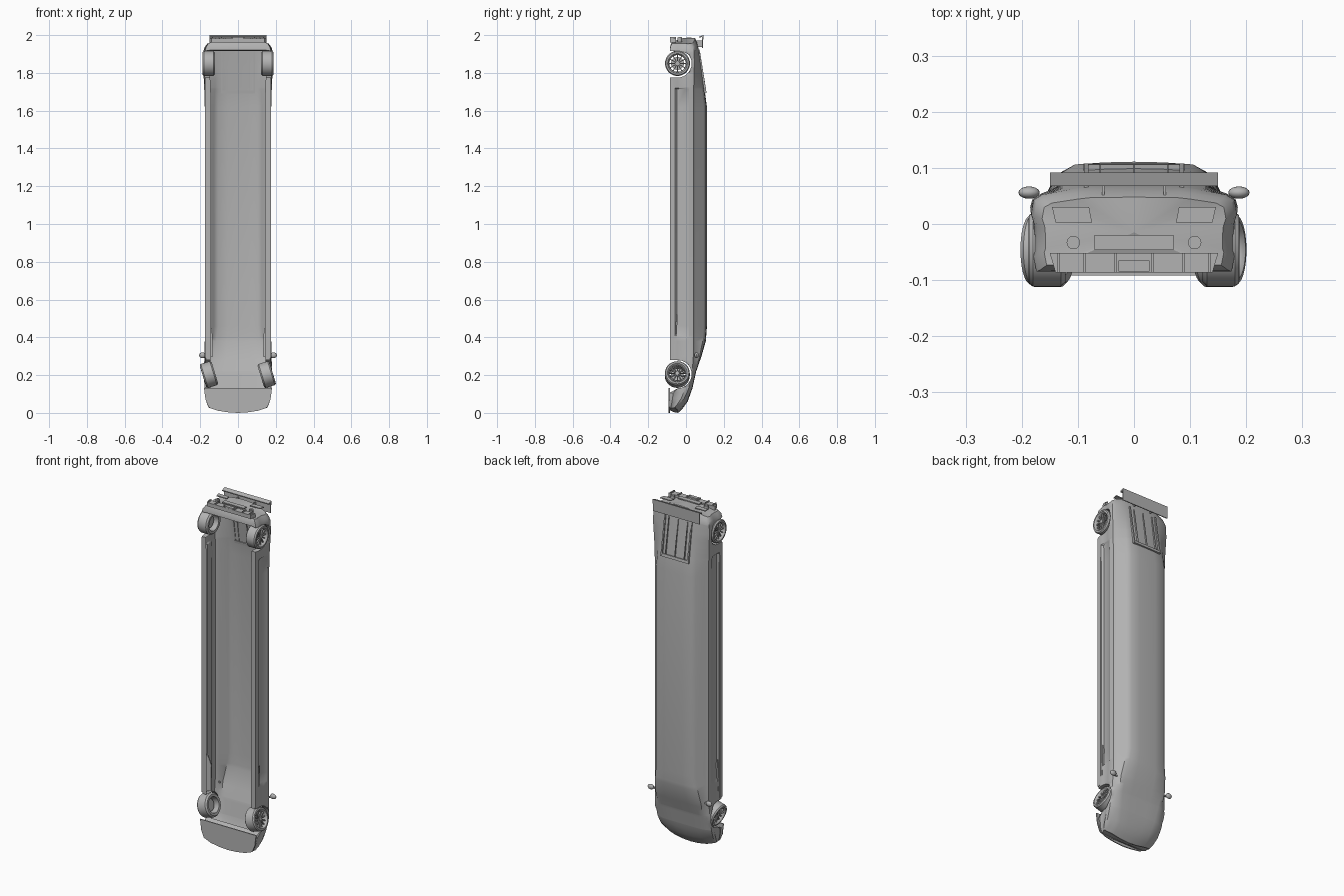
import bpy, bmesh, math
from mathutils import Matrix, Vector

if "Cube" in bpy.data.objects:
    bpy.data.objects.remove(bpy.data.objects["Cube"])

paint = bpy.data.materials.new("plain_grey")
paint.diffuse_color = (0.45, 0.45, 0.45, 1)
paint.use_nodes = True
paint.node_tree.nodes["Principled BSDF"].inputs["Base Color"].default_value = paint.diffuse_color


def finish(bm, name, smooth=True):
    bmesh.ops.remove_doubles(bm, verts=bm.verts, dist=1e-5)
    bmesh.ops.recalc_face_normals(bm, faces=bm.faces)
    me = bpy.data.meshes.new(name)
    bm.to_mesh(me)
    bm.free()
    ob = bpy.data.objects.new(name, me)
    bpy.context.collection.objects.link(ob)
    me.materials.append(paint)
    if smooth:
        bpy.ops.object.select_all(action='DESELECT')
        bpy.context.view_layer.objects.active = ob
        ob.select_set(True)
        bpy.ops.object.shade_smooth_by_angle(angle=math.radians(32))
    return ob


def add_box(bm, c, size, rot=Matrix()):
    m = Matrix.Translation(c) @ rot @ Matrix.Diagonal((*size, 1))
    bmesh.ops.create_cube(bm, size=1, matrix=m)


def prism(bm, pts, off):
    """Extrude a polygon of 3D points along an offset."""
    f = bm.faces.new([bm.verts.new(p) for p in pts])
    r = bmesh.ops.extrude_face_region(bm, geom=[f], use_keep_orig=True)
    vs = [v for v in r['geom'] if isinstance(v, bmesh.types.BMVert)]
    bmesh.ops.translate(bm, verts=vs, vec=off)


# Body stations: z, half width, sill y, shoulder y, roof y, roof half width
KEYS = [(0, .150, -.088, -.052, -.042, .10), (.02, .160, -.088, -.032, -.02, .10),
        (.06, .168, -.088, -.004, .009, .10), (.13, .174, -.088, .022, .034, .11),
        (.22, .176, -.085, .042, .054, .12), (.30, .174, -.085, .048, .082, .125),
        (.38, .172, -.085, .05, .105, .115), (.46, .172, -.085, .05, .111, .105),
        (1.62, .172, -.085, .05, .111, .105), (1.72, .175, -.085, .05, .097, .10),
        (1.85, .181, -.085, .054, .078, .095), (1.93, .179, -.085, .052, .066, .09),
        (1.965, .174, -.083, .046, .058, .085)]
ARCHES = [(.205, -.045, .075), (1.85, -.045, .075)]


def station(z):
    for a, b in zip(KEYS, KEYS[1:]):
        if z <= b[0]:
            t = (z - a[0]) / (b[0] - a[0])
            return [p + (q - p) * t for p, q in zip(a, b)]
    return KEYS[-1]


def half_ring(z):
    _, w, yb, ys, yr, xr = station(z)
    d = .010 if .4 < z < 1.72 else .003
    side = [(-.03, 0), (-.005, 0), (0, .2), (-d, .28), (-d * .6, .6), (.004, .75), (0, .93), (-.015, 1)]
    pts = [(w + dx, yb + (ys - yb) * t) for dx, t in side]
    pts += [(x, ys + (yr - ys) * t) for x, t in ((xr + .022, .70), (xr, .92), (xr * .5, .98), (0, 1))]
    for cz, cy, r in ARCHES:                      # lift the sill over each wheel
        if abs(z - cz) < r:
            top = cy + math.sqrt(r * r - (z - cz) ** 2)
            pts = [(x, max(y, top)) for x, y in pts]
    out = []
    for x, y in pts:                              # rounded nose and tail in plan
        k = (x / .175) ** 2
        dz = .035 * k * max(0, 1 - z / .12) - .03 * k * min(1, max(0, (z - 1.9) / .065))
        out.append(Vector((x, y, z + dz)))
    return out


def full(h):
    return h + [Vector((-p.x, p.y, p.z)) for p in reversed(h[:-1])]


# Body shell, open underneath
zs = {k[0] for k in KEYS} | {.40, .41, 1.715, 1.725, .1}
for cz, _, r in ARCHES:
    zs |= {round(cz - r * math.cos(math.pi * i / 14), 4) for i in range(15)}
zs = sorted(zs)
rings = [full(half_ring(z)) for z in zs]
tail = [Vector((p.x * .92, -.015 + (p.y + .015) * .86, p.z + .02)) for p in rings[-1]]
rings.append(tail)
zs.append(1.985)
bm = bmesh.new()
vr = [[bm.verts.new(p) for p in r] for r in rings]
for i in range(len(vr) - 1):
    a, b = vr[i], vr[i + 1]
    for j in range(len(a) - 1):
        bm.faces.new((a[j], a[j + 1], b[j + 1], b[j]))
    if zs[i + 1] <= .131 or zs[i] >= 1.924:
        bm.faces.new((a[-1], a[0], b[0], b[-1]))
for r, c in ((vr[0], (0, -.065, 0.004)), (vr[-1], (0, -.015, 1.985))):
    cv = bm.verts.new(c)
    for j in range(len(r)):
        bm.faces.new((r[j], r[(j + 1) % len(r)], cv))
bmesh.ops.dissolve_degenerate(bm, dist=1e-5, edges=bm.edges)
finish(bm, "body_shell")

# Front splitter under the nose
bm = bmesh.new()
half = [(.18, .132), (.172, .07), (.155, .03), (.11, .012), (.05, .003), (0, 0)]
prism(bm, [(x, -.092, z) for x, z in half] + [(-x, -.092, z) for x, z in half[-2::-1]], (0, .006, 0))
finish(bm, "front_splitter", False)

# Rear wing with lip and struts
bm = bmesh.new()
prof = [(.068, 1.992), (.092, 2.0), (.090, 1.932), (.085, 1.932), (.086, 1.99), (.069, 1.986)]
prism(bm, [(-.15, y, z) for y, z in prof], (.30, 0, 0))
for s in (-1, 1):
    add_box(bm, (s * .055, .07, 1.955), (.004, .036, .035))
finish(bm, "rear_wing", False)

# Engine cover frame lying on the sloping rear deck
slope = Matrix.Rotation(math.atan2(.045, .28), 4, 'X')
bm = bmesh.new()
for s in (-1, 1):
    add_box(bm, (s * .085, .084, 1.81), (.008, .012, .23), slope)
    add_box(bm, (s * .06, .0845, 1.81), (.003, .012, .21), slope)
add_box(bm, (0, .101, 1.70), (.18, .012, .016), slope)
add_box(bm, (0, .0845, 1.81), (.003, .012, .21), slope)
finish(bm, "engine_cover_frame", False)

# Tail details: lamp panels, number panel, diffuser and exhausts
bm = bmesh.new()
for s in (-1, 1):
    prism(bm, [(s * x, y, 1.983) for x, y in ((.075, .003), (.14, .003), (.146, .03), (.08, .03))], (0, 0, .005))
add_box(bm, (0, -.033, 1.985), (.14, .026, .006))
finish(bm, "tail_panels", False)
bm = bmesh.new()
prism(bm, [(x, y, 1.96) for x, y in ((-.14, -.086), (.14, -.086), (.15, -.052), (-.15, -.052))], (0, 0, .022))
for x in (-.135, -.088, -.033, .033, .088, .135):
    add_box(bm, (x, -.069, 1.975), (.005, .034, .03))
add_box(bm, (0, -.075, 1.975), (.056, .02, .03))
finish(bm, "diffuser", False)
bm = bmesh.new()
for s in (-1, 1):
    for r, d in ((.012, .03), (.008, .034)):
        bmesh.ops.create_cone(bm, cap_ends=True, segments=20, radius1=r, radius2=r, depth=d,
                              matrix=Matrix.Translation((s * .108, -.033, 1.972)))
finish(bm, "exhausts")

# Side skirts, window trims, inner door panels and mirrors
for s, tag in ((1, "right"), (-1, "left")):
    bm = bmesh.new()
    add_box(bm, (s * .17, -.074, 1.03), (.008, .024, 1.48))
    finish(bm, tag + "_side_skirt", False)
    bm = bmesh.new()
    prism(bm, [(s * .172, -.05, .52), (s * .137, -.05, .44), (s * .132, -.06, .30), (s * .172, -.06, .28)],
          (0, .006, 0))
    finish(bm, tag + "_inner_panel", False)
    bm = bmesh.new()
    bmesh.ops.create_uvsphere(bm, u_segments=16, v_segments=10, radius=1,
                              matrix=Matrix.Translation((s * .187, .056, .305)) @ Matrix.Diagonal((.019, .011, .015, 1)))
    add_box(bm, (s * .165, .05, .30), (.03, .005, .008))
    finish(bm, tag + "_mirror")


# Wheels: turned tyre and rim, hub, disc and spokes, outer face towards +x
def wheel(name, loc, angle):
    bm = bmesh.new()
    prof = [(-.032, .044), (-.033, .058), (-.025, .066), (.025, .066), (.032, .061), (.033, .052),
            (.029, .048), (.024, .045)]
    n = 36
    vs = [[bm.verts.new((x, r * math.cos(2 * math.pi * i / n), r * math.sin(2 * math.pi * i / n)))
           for x, r in prof] for i in range(n)]
    for i in range(n):
        a, b = vs[i], vs[(i + 1) % n]
        for j in range(len(prof)):
            k = (j + 1) % len(prof)
            bm.faces.new((a[j], a[k], b[k], b[j]))
    turn = Matrix.Rotation(math.pi / 2, 4, 'Y')
    for x, r, d in ((.018, .010, .018), (-.004, .034, .006)):
        bmesh.ops.create_cone(bm, cap_ends=True, segments=24, radius1=r, radius2=r, depth=d,
                              matrix=Matrix.Translation((x, 0, 0)) @ turn)
    for i in range(12):
        rot = Matrix.Rotation(2 * math.pi * i / 12, 4, 'X')
        add_box(bm, rot @ Vector((.02, 0, .027)), (.008, .005, .040), rot)
    bmesh.ops.transform(bm, matrix=Matrix.Translation(loc) @ Matrix.Rotation(angle, 4, 'Y'), verts=bm.verts)
    finish(bm, name)


steer = math.radians(-17)
wheel("front_wheel_right", (.152, -.046, .203), steer)
wheel("front_wheel_left", (-.154, -.046, .203), math.pi + steer)
wheel("rear_wheel_right", (.155, -.045, 1.85), 0)
wheel("rear_wheel_left", (-.155, -.045, 1.85), math.pi)
